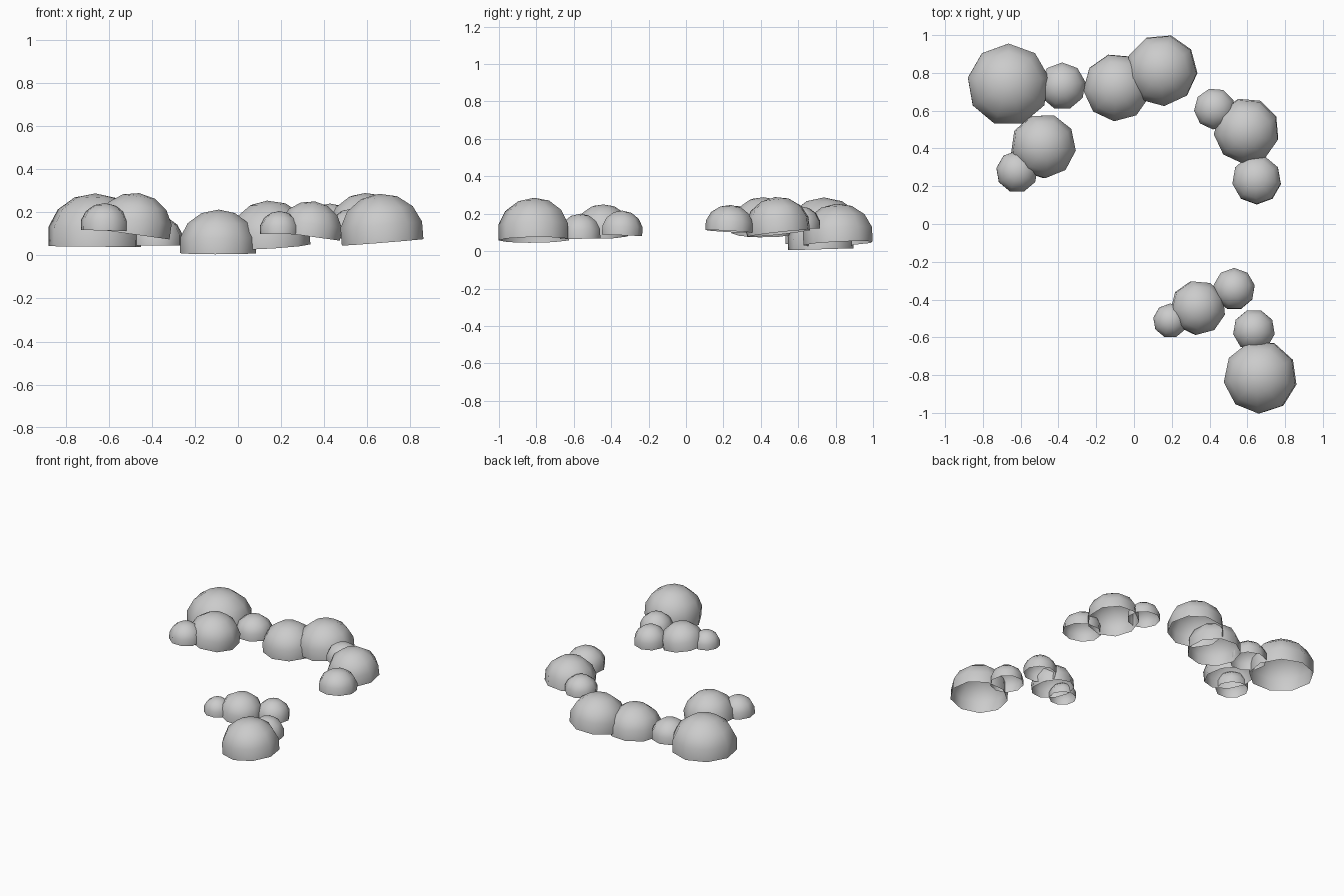
import bpy, bmesh, math
from mathutils import Vector, Matrix

# x, y, radius, base z, top z, base slope in x, base slope in y, phase (degrees)
DOMES = [
    (-0.665, 0.737, 0.215, 0.040, 0.287, -0.01, 0.00, 90),
    (-0.380, 0.730, 0.123, 0.045, 0.185, 0.00, 0.00, 90),
    (-0.485, 0.413, 0.168, 0.097, 0.290, -0.14, 0.00, -88),
    (-0.620, 0.277, 0.109, 0.115, 0.242, -0.02, 0.00, 90),
    (-0.090, 0.724, 0.176, 0.010, 0.212, 0.00, 0.03, -95),
    (0.148, 0.816, 0.186, 0.040, 0.254, 0.06, 0.05, -85),
    (0.427, 0.610, 0.108, 0.120, 0.240, 0.00, 0.00, -95),
    (0.597, 0.497, 0.170, 0.095, 0.290, 0.04, 0.11, -95),
    (0.650, 0.233, 0.128, 0.105, 0.247, 0.03, -0.06, -90),
    (0.192, -0.512, 0.090, 0.098, 0.205, -0.01, 0.00, 90),
    (0.335, -0.443, 0.142, 0.087, 0.251, -0.14, 0.00, -95),
    (0.530, -0.345, 0.109, 0.085, 0.217, 0.00, -0.04, 90),
    (0.635, -0.563, 0.110, 0.066, 0.200, 0.00, 0.02, -90),
    (0.672, -0.810, 0.190, 0.060, 0.286, 0.08, 0.01, -92),
]
SIDES = 9


def dome(name, x, y, r, zb, zt, sx, sy, phase):
    # Open shell: faceted sphere cut just below its equator
    h = zt - zb
    bm = bmesh.new()
    rings = []
    for k in (4, 3, 2, 1):
        a = math.pi * k / 7
        rad = r * 1.015 * math.sin(a) / math.sin(math.pi * 3 / 7)
        z = h * (math.cos(a) + 0.2225) / 1.2225
        rings.append([bm.verts.new((rad * math.cos(t), rad * math.sin(t), z))
                      for t in (math.radians(phase) + math.tau * i / SIDES for i in range(SIDES))])
    top = bm.verts.new((0, 0, h))
    for i in range(SIDES):
        j = (i + 1) % SIDES
        for lo, hi in zip(rings, rings[1:]):
            bm.faces.new((lo[i], lo[j], hi[j], hi[i]))
        bm.faces.new((rings[-1][i], rings[-1][j], top))
    for f in bm.faces:
        f.smooth = True
    # Gentle tilt of the whole dome
    tilt = Vector((0, 0, 1)).rotation_difference(Vector((-sx, -sy, 1))).to_matrix().to_4x4()
    bm.transform(Matrix.Translation((x, y, zb)) @ tilt)
    me = bpy.data.meshes.new(name)
    bm.to_mesh(me)
    bm.free()
    bpy.context.collection.objects.link(bpy.data.objects.new(name, me))


for n, d in enumerate(DOMES, 1):
    dome(f"bush_{n:02d}", *d)
